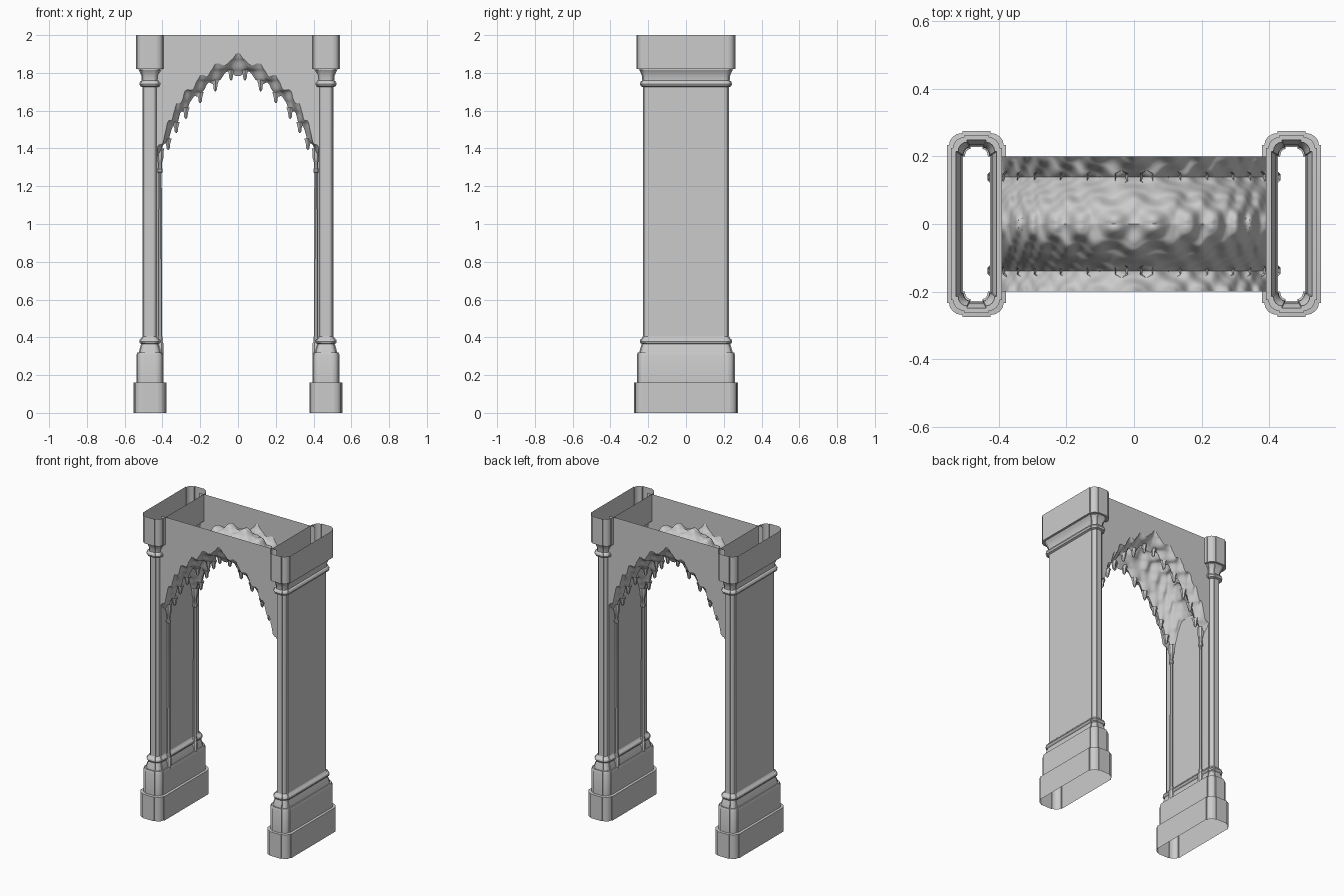
import bpy, bmesh, math

if "Cube" in bpy.data.objects:
    bpy.data.objects.remove(bpy.data.objects["Cube"])

PIER_X, WALL_X, PLATE_Y, ROW_Y = 0.466, 0.426, 0.20, 0.138


def finish(name, bm, angle=30):
    bmesh.ops.recalc_face_normals(bm, faces=bm.faces)
    me = bpy.data.meshes.new(name)
    bm.to_mesh(me)
    bm.free()
    ob = bpy.data.objects.new(name, me)
    bpy.context.collection.objects.link(ob)
    bpy.ops.object.select_all(action='DESELECT')
    ob.select_set(True)
    bpy.context.view_layer.objects.active = ob
    bpy.ops.object.shade_smooth_by_angle(angle=math.radians(angle))
    return ob


def loft(bm, rings):
    """Skin a list of closed rings, leaving the ends open."""
    vs = [[bm.verts.new(p) for p in r] for r in rings]
    n = len(vs[0])
    for a, b in zip(vs, vs[1:]):
        for i in range(n):
            j = (i + 1) % n
            bm.faces.new((a[i], a[j], b[j], b[i]))


def lerp_table(table, x):
    for (x0, z0), (x1, z1) in zip(table, table[1:]):
        if x <= x1:
            return z0 + (z1 - z0) * (x - x0) / (x1 - x0)
    return table[-1][1]


# Piers: stepped, round-cornered plan swept up a moulding profile
def pier_ring(cx, z, o):
    q = [(0.04 + o, 0.20 + 0.7 * o)]
    ax, ay = 0.034 + o, 0.20 + 0.7 * o
    bx, by = 0.018 + 0.5 * o, 0.222 + o
    for i in range(5):
        t = i / 4 * math.pi / 2
        q.append((bx + (ax - bx) * math.cos(t), ay + (by - ay) * math.sin(t)))
    q.append((bx, 0.228 + o))
    half = q + [(-x, y) for x, y in reversed(q)]
    full = half + [(-x, -y) for x, y in half]
    return [(cx + x, y, z) for x, y in full]


PIER = [(0, .047), (.16, .047), (.162, .032), (.305, .032), (.32, .027), (.32, .019),
        (.335, .016), (.365, .007), (.37, .014), (.378, .017), (.388, .014), (.395, .006),
        (.405, 0), (1.725, 0), (1.73, .012), (1.742, .017), (1.754, .012), (1.76, .004),
        (1.785, .006), (1.805, .014), (1.815, .02), (1.82, .02), (1.82, .035), (2, .035)]
for side, s in (("left", -1), ("right", 1)):
    bm = bmesh.new()
    loft(bm, [pier_ring(s * PIER_X, z, o) for z, o in PIER])
    finish(side + "_pier", bm)

# Slender inner columns carrying the vault
COLUMN = [(.31, .019), (.37, .019), (.38, .014), (.395, .016), (.41, .011), (1.27, .010),
          (1.275, .015), (1.29, .015), (1.295, .011), (1.33, .013), (1.35, .02), (1.40, .022)]


def round_ring(cx, cy, z, r, n):
    return [(cx + r * math.cos((i + .5) * math.tau / n),
             cy + r * math.sin((i + .5) * math.tau / n), z) for i in range(n)]


bm = bmesh.new()
for sx in (-1, 1):
    for sy in (-1, 1):
        loft(bm, [round_ring(sx * 0.413, sy * ROW_Y, z, r, 8) for z, r in COLUMN])
finish("inner_columns", bm)

# Honeycomb vault: three arch curves blended across the depth, then terraced
FACE = [(0, 1.89), (.06, 1.86), (.12, 1.83), (.2, 1.77), (.28, 1.69), (.33, 1.61),
        (.37, 1.53), (.40, 1.44), (.426, 1.39)]
DROP = [(0, 1.80), (.06, 1.785), (.12, 1.755), (.2, 1.695), (.28, 1.61), (.33, 1.53),
        (.37, 1.45), (.40, 1.39), (.426, 1.36)]
CROWN = [(0, 1.96), (.1, 1.945), (.2, 1.90), (.31, 1.80), (.36, 1.70), (.40, 1.61), (.426, 1.56)]
CELL = [(0, 0), (.06, .5), (.12, 1), (.2, 2), (.276, 3), (.327, 4), (.37, 5), (.426, 6)]
STEP = 0.055


def vault_z(x, y):
    x, v = abs(x), abs(y)
    low = lerp_table(DROP, x)
    if v > ROW_Y:
        h = low + (lerp_table(FACE, x) - low) * (v - ROW_Y) / (PLATE_Y - ROW_Y)
    else:
        h = low + (lerp_table(CROWN, x) - low) * math.sin((1 - v / ROW_Y) * math.pi / 2)
    wave = -math.cos(math.pi * (v - ROW_Y) / (PLATE_Y - ROW_Y))
    h += 0.016 * wave * math.cos(math.tau * lerp_table(CELL, x))
    k = math.floor(h / STEP)
    f = h / STEP - k
    stepped = STEP * (k + f * f * (3 - 2 * f))
    return 0.3 * h + 0.7 * stepped


NX, NY = 170, 72
xs = [WALL_X * (2 * i / NX - 1) for i in range(NX + 1)]
ys = [PLATE_Y * (2 * j / NY - 1) for j in range(NY + 1)]
bm = bmesh.new()
grid = [[bm.verts.new((x, y, vault_z(x, y))) for y in ys] for x in xs]
for i in range(NX):
    for j in range(NY):
        bm.faces.new((grid[i][j], grid[i][j + 1], grid[i + 1][j + 1], grid[i + 1][j]))
finish("honeycomb_vault", bm, 40)

# Small hexagonal drops hanging along both rows
bm = bmesh.new()
for px in (.037, .12, .2, .276, .327, .37):
    for sx in (-1, 1):
        for sy in (-1, 1):
            z = vault_z(px, ROW_Y)
            loft(bm, [round_ring(sx * px, sy * ROW_Y, z + dz, r, 6)
                      for dz, r in ((.02, .022), (-.005, .013), (-.03, .010), (-.04, .002))])
finish("hanging_drops", bm)

# Front and back wall plates above the scalloped arch edge
for name, y in (("front_plate", -PLATE_Y), ("back_plate", PLATE_Y)):
    bm = bmesh.new()
    cols = [(bm.verts.new((x, y, vault_z(x, y))), bm.verts.new((x, y, 2.0))) for x in xs]
    for (a, b), (c, d) in zip(cols, cols[1:]):
        bm.faces.new((a, c, d, b))
    finish(name, bm)
